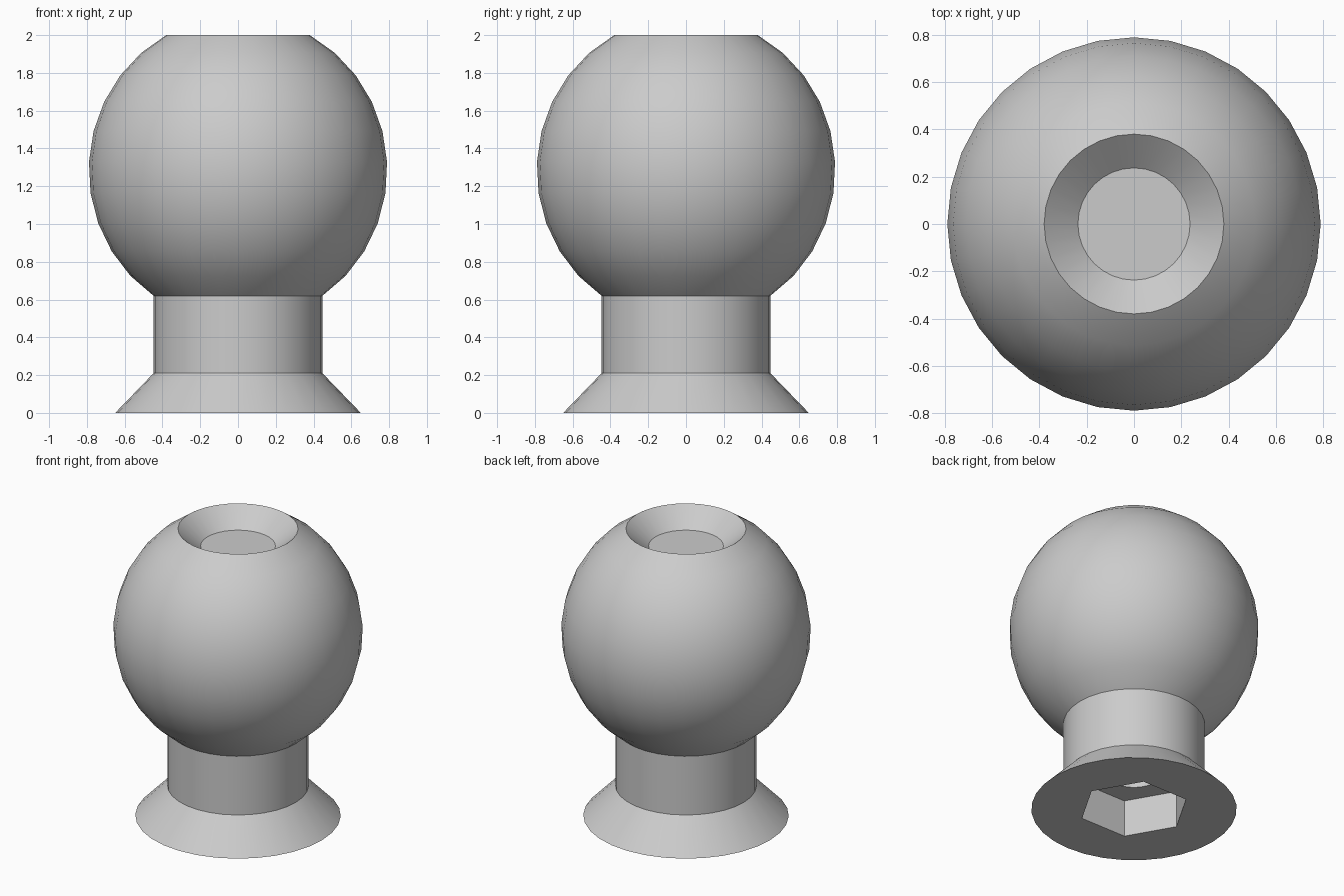
import bpy, bmesh
from math import cos, sin, pi, acos

old = bpy.data.objects.get("Cube")
if old:
    bpy.data.objects.remove(old, do_unlink=True)

# One plain grey
grey = bpy.data.materials.new("light_grey")
grey.use_nodes = True
grey.diffuse_color = (0.6, 0.6, 0.6, 1)
grey.node_tree.nodes["Principled BSDF"].inputs["Base Color"].default_value = (0.6, 0.6, 0.6, 1)


def revolve(name, profile, sides):
    """Turn a (radius, height) outline around z and cap both ends."""
    bm = bmesh.new()
    rings = [[bm.verts.new((r * cos(2 * pi * i / sides), r * sin(2 * pi * i / sides), z))
              for i in range(sides)] for r, z in profile]
    for low, high in zip(rings, rings[1:]):
        for i in range(sides):
            j = (i + 1) % sides
            bm.faces.new((low[i], low[j], high[j], high[i]))
    bm.faces.new(rings[0][::-1])
    bm.faces.new(rings[-1])
    bmesh.ops.recalc_face_normals(bm, faces=bm.faces)
    mesh = bpy.data.meshes.new(name)
    bm.to_mesh(mesh)
    bm.free()
    mesh.materials.append(grey)
    obj = bpy.data.objects.new(name, mesh)
    bpy.context.collection.objects.link(obj)
    return obj


# Ball outline, trimmed by the neck below and the flat rim above
BALL_R, BALL_H = 0.79, 0.812
NECK_R, RIM_R, CENTRE = 0.447, 0.38, 1.288
start, end = -acos(NECK_R / BALL_R), acos(RIM_R / BALL_R)
steps = 10
lats = [start + (end - start) * i / steps for i in range(steps + 1)]
ball = [(BALL_R * cos(a), CENTRE + BALL_H * sin(a)) for a in lats]
ball[0] = (NECK_R, 0.62)
ball[-1] = (RIM_R, 2.0)

# Flared foot, neck, ball and countersunk top in one turned body
body = revolve("ball_stud", [(0.65, 0), (NECK_R, 0.21)] + ball + [(0.237, 1.88)], 32)

# Hexagonal socket underneath and the blind bore above it
cutters = [revolve("hex_socket_cutter", [(0.35, -0.1), (0.35, 0.257)], 6),
           revolve("bore_cutter", [(0.173, 0.2), (0.173, 1.8)], 32)]
bpy.context.view_layer.objects.active = body
for cutter in cutters:
    cutter.hide_render = True
    cut = body.modifiers.new(cutter.name, 'BOOLEAN')
    cut.operation = 'DIFFERENCE'
    cut.solver = 'EXACT'
    cut.object = cutter
    bpy.ops.object.modifier_apply(modifier=cut.name)
    bpy.data.objects.remove(cutter, do_unlink=True)

# Smooth curves with sharp rims
bpy.ops.object.select_all(action='DESELECT')
body.select_set(True)
bpy.ops.object.shade_smooth_by_angle(angle=pi / 6)
